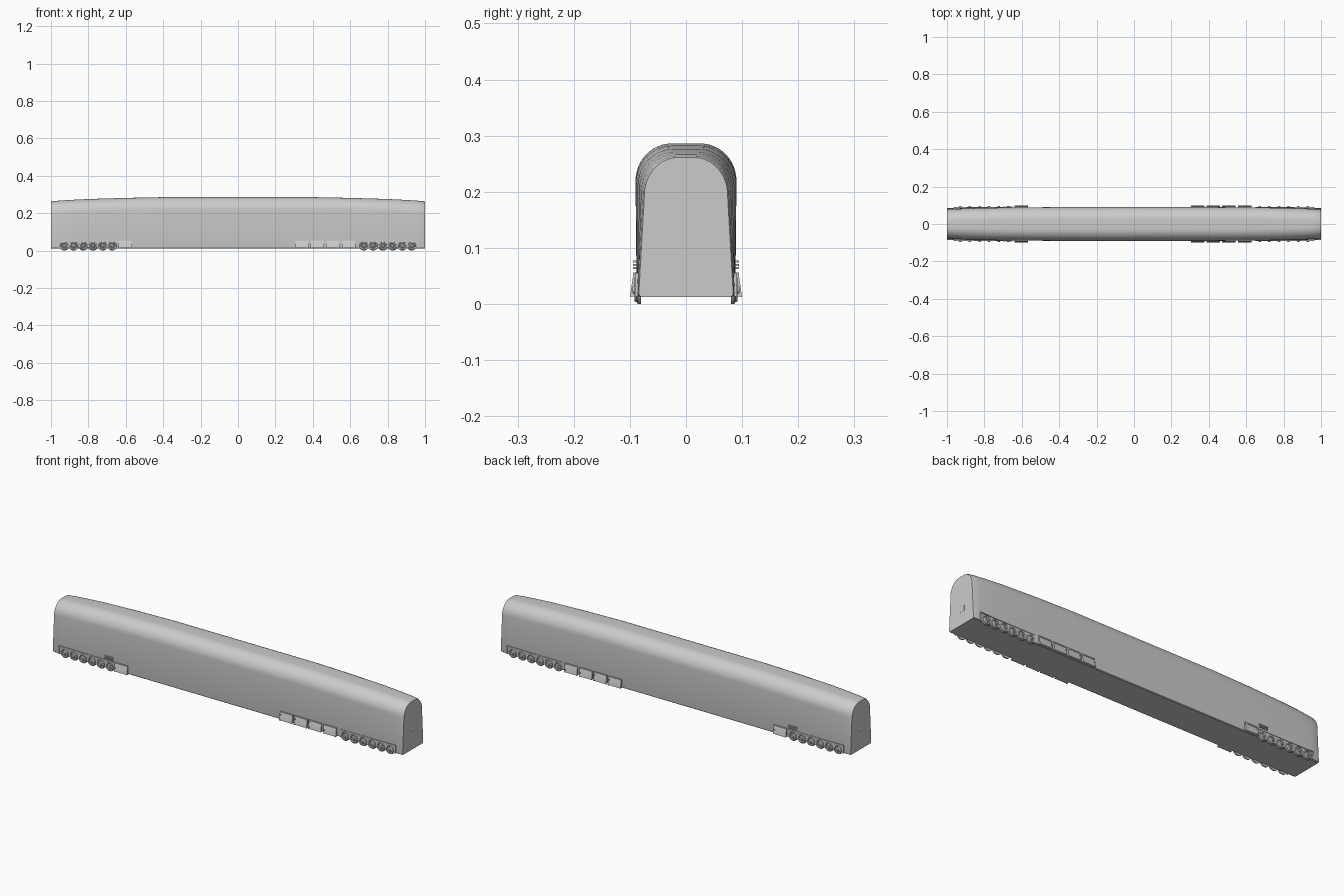
import bpy, bmesh, math

if "Cube" in bpy.data.objects:
    bpy.data.objects.remove(bpy.data.objects["Cube"])


def make(name, verts, faces, angle=35):
    me = bpy.data.meshes.new(name)
    me.from_pydata(verts, [], faces)
    bm = bmesh.new()
    bm.from_mesh(me)
    bmesh.ops.recalc_face_normals(bm, faces=bm.faces)
    bm.to_mesh(me)
    bm.free()
    ob = bpy.data.objects.new(name, me)
    bpy.context.collection.objects.link(ob)
    bpy.ops.object.select_all(action='DESELECT')
    ob.select_set(True)
    bpy.context.view_layer.objects.active = ob
    bpy.ops.object.shade_smooth_by_angle(angle=math.radians(angle))
    return ob


def loft(name, rings):
    n = len(rings[0])
    verts = [p for r in rings for p in r]
    faces = [(i*n+j, i*n+(j+1) % n, (i+1)*n+(j+1) % n, (i+1)*n+j)
             for i in range(len(rings)-1) for j in range(n)]
    faces += [tuple(range(n)), tuple(range((len(rings)-1)*n, len(rings)*n))]
    return make(name, verts, faces)


def arch(x, low, shoulder, zs, top, flat):
    # Half outline from the floor to the crown, then mirrored
    half = [(low - .005, .012), (low - .001, .015), (low, .02)]
    for k in range(13):
        a = math.pi / 2 * k / 12
        half.append((flat + (shoulder - flat) * math.cos(a), zs + (top - zs) * math.sin(a)))
    return [(x, y, z) for y, z in half] + [(x, -y, z) for y, z in reversed(half)]


def extrude(name, pts, x0, x1):
    return loft(name, [[(x, y, z) for y, z in pts] for x in (x0, x1)])


def box(name, x0, x1, y0, y1, z0, z1):
    return extrude(name, [(y0, z0), (y1, z0), (y1, z1), (y0, z1)], x0, x1)


# Carriage body: x, floor width, shoulder width, shoulder height, crown, flat
half_stations = [(1.0, .084, .074, .195, .261, .014),
                 (.993, .086, .0765, .197, .264, .015),
                 (.96, .087, .080, .2, .267, .017),
                 (.9, .0875, .083, .205, .271, .019),
                 (.8, .088, .086, .21, .276, .022),
                 (.6, .088, .089, .216, .282, .025),
                 (.4, .088, .09, .219, .286, .026)]
stations = [(-s[0],) + s[1:] for s in half_stations] + half_stations[::-1]
loft("carriage_body", [arch(*s) for s in stations])

# End panels
for e in (-1, 1):
    box("end_hatch", e * .998, e * 1.0006, -.021, .021, .078, .105)

WHEEL = [(.0, .095), (.006, .095), (.008, .091), (.013, .089), (.016, .092),
         (.021, .092), (.022, .088), (.0255, .086), (.0255, .08), (.0, .08)]


def wheel(x, s):
    n, zc = 24, .0255
    rings = [[(x + r * math.cos(2*math.pi*k/n), s * y, zc + r * math.sin(2*math.pi*k/n))
              for k in range(n)] for r, y in WHEEL[1:-1]]
    loft("wheel", rings)


def side_box(x0, x1, s):
    # Wedge-shaped equipment case with a raised rim
    pts = [(.08, .055), (.0905, .055), (.0935, .048), (.099, .013), (.08, .013)]
    extrude("equipment_case", [(s * y, z) for y, z in pts], x0, x1)
    rim = [(.09, .0565), (.0925, .0565), (.0945, .049), (.100, .012), (.097, .012)]
    for xa, xb in ((x0, x0 + .006), (x1 - .006, x1)):
        extrude("case_rim", [(s * y, z) for y, z in rim], xa, xb)
    box("case_lip", x0, x1, s * .088, s * .0945, .0505, .0565)


for s in (-1, 1):
    for e in (-1, 1):
        # Running gear
        for i in range(6):
            wheel(e * (.672 + .0515 * i), s)
        # Frame surrounding the wheels
        box("frame_rail", e * .65, e * .963, s * .08, s * .0905, .051, .055)
        box("frame_post", e * .959, e * .963, s * .08, s * .0905, .013, .055)
    for x in (.305, .388, .470, .555):
        side_box(x, x + .073, s)
    side_box(-.64, -.566, s)
    # Louvres above the inner wheel
    for z in (.062, .068, .074):
        for x in (-.697, -.680, -.663):
            box("louvre", x, x + .013, s * .086, s * .0945, z, z + .0035)
